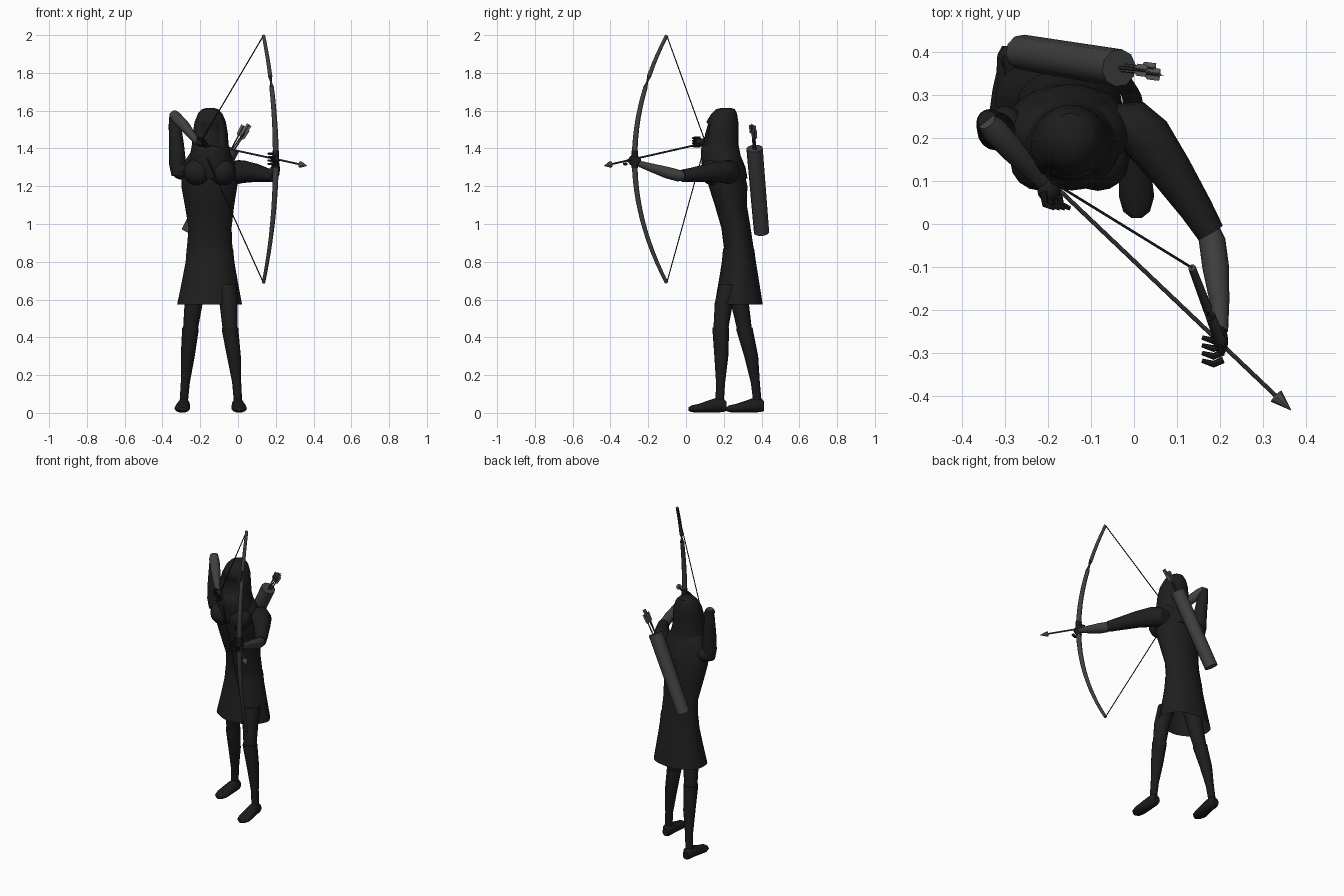
import bpy, bmesh, math
from mathutils import Vector as V


def mat(name, g):
    m = bpy.data.materials.new(name)
    m.diffuse_color = (g, g, g, 1)
    return m


CLOTH = mat("black cloth", 0.013)
LEATHER = mat("black leather", 0.011)
GREY = mat("dark grey", 0.05)
STEEL = mat("steel grey", 0.12)
X, Y, Z = V((1, 0, 0)), V((0, 1, 0)), V((0, 0, 1))


def finish(bm, name, m, angle=40):
    bmesh.ops.recalc_face_normals(bm, faces=bm.faces)
    me = bpy.data.meshes.new(name)
    bm.to_mesh(me)
    bm.free()
    ob = bpy.data.objects.new(name, me)
    bpy.context.collection.objects.link(ob)
    me.materials.append(m)
    me.shade_smooth()
    me.set_sharp_from_angle(angle=math.radians(angle))
    return ob


def loft(name, pts, radii, m, n=16, axes=None, caps=True, ripple=0.0):
    """Skin elliptical rings placed along pts; radii are numbers or (ra, rb)."""
    bm = bmesh.new()
    pts = [V(p) for p in pts]
    rings = []
    for i, p in enumerate(pts):
        if axes:
            u, v = axes
        else:
            t = (pts[min(i + 1, len(pts) - 1)] - pts[max(i - 1, 0)]).normalized()
            u = t.cross(Z if abs(t.z) < 0.95 else Y).normalized()
            v = u.cross(t)
        r = radii[i]
        ra, rb = r if isinstance(r, tuple) else (r, r)
        ring = []
        for k in range(n):
            a = math.tau * k / n
            w = 1 + (ripple * i / len(pts)) * math.cos(7 * a)
            ring.append(bm.verts.new(p + u * ra * w * math.cos(a) + v * rb * w * math.sin(a)))
        rings.append(ring)
    for a, b in zip(rings, rings[1:]):
        for k in range(n):
            bm.faces.new((a[k], a[(k + 1) % n], b[(k + 1) % n], b[k]))
    if caps:
        bm.faces.new(rings[0])
        bm.faces.new(rings[-1])
    return finish(bm, name, m)


def column(name, rows, m, n=24, **kw):
    """Vertical loft; each row is z, x min, x max, y min, y max."""
    return loft(name, [((a + b) / 2, (c + d) / 2, z) for z, a, b, c, d in rows],
                [((b - a) / 2, (d - c) / 2) for z, a, b, c, d in rows], m, n, (X, Y), **kw)


def ball(name, c, r, m):
    bm = bmesh.new()
    bmesh.ops.create_uvsphere(bm, u_segments=16, v_segments=10, radius=1)
    bmesh.ops.scale(bm, vec=r, verts=bm.verts)
    bmesh.ops.translate(bm, vec=c, verts=bm.verts)
    return finish(bm, name, m, 60)


# Torso and bust
column("torso", [(0.82, -0.272, -0.028, 0.2, 0.366), (0.88, -0.27, -0.03, 0.2, 0.357),
                 (0.98, -0.262, -0.034, 0.187, 0.342), (1.1, -0.282, -0.02, 0.152, 0.322),
                 (1.2, -0.3, -0.004, 0.12, 0.325), (1.27, -0.3, 0.0, 0.115, 0.31),
                 (1.33, -0.285, -0.015, 0.12, 0.295), (1.38, -0.25, -0.045, 0.13, 0.28),
                 (1.42, -0.2, -0.1, 0.15, 0.25)], CLOTH)
for side, s in (("left", 1), ("right", -1)):
    ball(side + "_bust", (-0.15 + s * 0.066, 0.145, 1.275), (0.072, 0.068, 0.072), CLOTH)

# Flared skirt, open underneath
column("skirt", [(0.87, -0.272, -0.026, 0.196, 0.361), (0.8, -0.278, -0.02, 0.19, 0.37),
                 (0.7, -0.298, -0.004, 0.174, 0.386), (0.575, -0.325, 0.018, 0.153, 0.405)],
       CLOTH, 42, caps=False, ripple=0.025)

# Hood with a sunken face opening
hood = column("hood", [(1.615, -0.165, -0.13, 0.19, 0.235), (1.608, -0.19, -0.105, 0.16, 0.258),
                       (1.585, -0.212, -0.083, 0.135, 0.27), (1.54, -0.23, -0.064, 0.107, 0.277),
                       (1.48, -0.24, -0.054, 0.09, 0.277), (1.42, -0.244, -0.05, 0.082, 0.278),
                       (1.36, -0.255, -0.035, 0.078, 0.29), (1.3, -0.265, -0.025, 0.085, 0.315),
                       (1.24, -0.262, -0.03, 0.1, 0.326)], CLOTH)
bm = bmesh.new()
bm.from_mesh(hood.data)
face = [f for f in bm.faces if f.normal.y < -0.75 and 1.42 < f.calc_center_median().z < 1.56]
hood.data.materials.append(LEATHER)
bmesh.ops.inset_region(bm, faces=face, thickness=0.008, depth=-0.012)
for f in face:
    f.material_index = 1
bm.to_mesh(hood.data)
bm.free()

# Legs, knee boots and shoes
LEGS = {
    "left": [(-0.06, 0.23, 0.68), (-0.05, 0.2, 0.58), (-0.042, 0.184, 0.44),
             (-0.022, 0.187, 0.3), (-0.007, 0.183, 0.16), (0.0, 0.178, 0.06)],
    "right": [(-0.225, 0.27, 0.68), (-0.235, 0.285, 0.58), (-0.252, 0.31, 0.44),
              (-0.266, 0.345, 0.3), (-0.279, 0.367, 0.16), (-0.287, 0.378, 0.06)],
}
for side, p in LEGS.items():
    loft(side + "_leg", p[:3], [0.054, 0.048, 0.039], CLOTH, axes=(X, Y))
    loft(side + "_boot", [V(p[2]) + V((0, 0, 0.012))] + p[2:], [0.043, 0.044, 0.037, 0.024, 0.022],
         LEATHER, axes=(X, Y))
    fx, heel = p[-1][0], p[-1][1] + 0.036
    sx = 0.008 if side == "right" else -0.006
    loft(side + "_shoe",
         [(fx - sx * k, heel - d, z) for d, z, k in
          ((0, 0.035, 0), (0.02, 0.042, 0), (0.06, 0.04, 0), (0.1, 0.033, 0.5),
           (0.15, 0.024, 1), (0.185, 0.022, 1), (0.2, 0.02, 1))],
         [(0.02, 0.025), (0.031, 0.038), (0.033, 0.038), (0.038, 0.031),
          (0.041, 0.023), (0.031, 0.018), (0.012, 0.01)], LEATHER, axes=(X, Z))

# Bow arm reaching forward
loft("left_sleeve", [(-0.04, 0.225, 1.275), (0.0, 0.225, 1.275), (0.03, 0.2, 1.277),
                     (0.085, 0.125, 1.272), (0.145, 0.035, 1.26), (0.178, -0.02, 1.255)],
     [0.055, 0.063, 0.06, 0.05, 0.039, 0.033], CLOTH)
loft("left_forearm", [(0.172, -0.01, 1.255), (0.182, -0.04, 1.256), (0.19, -0.1, 1.272),
                      (0.199, -0.18, 1.297), (0.203, -0.25, 1.32)],
     [0.026, 0.031, 0.031, 0.023, 0.016], GREY)

# Drawing arm raised with bent elbow
ball("right_shoulder", (-0.3, 0.22, 1.285), (0.05, 0.055, 0.05), CLOTH)
loft("right_sleeve", [(-0.31, 0.215, 1.26), (-0.32, 0.216, 1.32), (-0.326, 0.222, 1.42),
                      (-0.335, 0.236, 1.53), (-0.341, 0.242, 1.585)],
     [0.042, 0.045, 0.04, 0.032, 0.022], CLOTH)
loft("right_forearm", [(-0.343, 0.24, 1.585), (-0.328, 0.222, 1.565), (-0.285, 0.175, 1.52),
                       (-0.24, 0.125, 1.465), (-0.212, 0.096, 1.43)],
     [0.022, 0.03, 0.029, 0.021, 0.016], GREY)

# Gloved hands with curled fingers
ball("left_hand", (0.203, -0.272, 1.335), (0.016, 0.034, 0.03), LEATHER)
ball("right_hand", (-0.198, 0.078, 1.432), (0.027, 0.027, 0.022), LEATHER)
for i in range(4):
    y, z = -0.262 - 0.018 * i, 1.372 - 0.018 * i
    loft(f"left_finger_{i + 1}", [(0.208, y, z), (0.185, y - 0.01, z), (0.158, y - 0.002, z)],
         [0.008, 0.008, 0.005], LEATHER, 8)
    x, z = -0.212 + 0.012 * i, 1.455 - 0.014 * i
    loft(f"right_finger_{i + 1}", [(x, 0.075, z), (x + 0.006, 0.045, z), (x + 0.028, 0.036, z)],
         [0.008, 0.008, 0.005], LEATHER, 8)

# Bow, grip and string
NOCK = V((-0.2, 0.104, 1.43))


def bow_point(t):
    return V((0.2 - 0.065 * t * t, -0.272 + 0.17 * t * t, 1.343 + 0.655 * t))


steps = [i / 12 for i in range(-12, 13)]
loft("bow", [bow_point(t) for t in steps], [0.016 - 0.007 * abs(t) for t in steps], GREY, 10)
loft("bow_grip", [bow_point(t) for t in (-0.07, -0.03, 0.03, 0.07)], [0.018] * 4, LEATHER, 10)
for end, t in (("upper", 1), ("lower", -1)):
    loft(end + "_string", [bow_point(t), NOCK], [0.003, 0.003], LEATHER, 6)

# Drawn arrow
TIP = V((0.365, -0.433, 1.308))
d = (TIP - NOCK).normalized()
loft("arrow_shaft", [NOCK, TIP - d * 0.04], [0.005, 0.005], GREY, 8)
loft("arrow_head", [TIP - d * 0.05, TIP - d * 0.048, TIP], [0.006, 0.018, 0.0008], STEEL, 8)

# Quiver slung across the back, hollow at the mouth
A, B = V((-0.262, 0.4, 0.955)), V((-0.035, 0.363, 1.4))
q = (B - A).normalized()
loft("quiver", [A, B, B, B - q * 0.06], [0.041, 0.044, 0.037, 0.035], GREY, 10)

# Spare arrows with crossed feather vanes
for i, tip in enumerate([V((0.06, 0.347, 1.525)), V((0.03, 0.356, 1.52)), V((0.05, 0.36, 1.5))]):
    base = B - q * 0.1 + V((0.008 * i - 0.008, 0.006 * i - 0.006, 0))
    a = (tip - base).normalized()
    loft(f"spare_shaft_{i + 1}", [base, tip], [0.004, 0.004], GREY, 6)
    for j, r in enumerate(((0.014, 0.0015), (0.0015, 0.014))):
        loft(f"spare_vane_{i + 1}_{j + 1}", [tip - a * 0.065, tip - a * 0.05, tip],
             [(0.002, 0.002), r, r], STEEL, 4)
